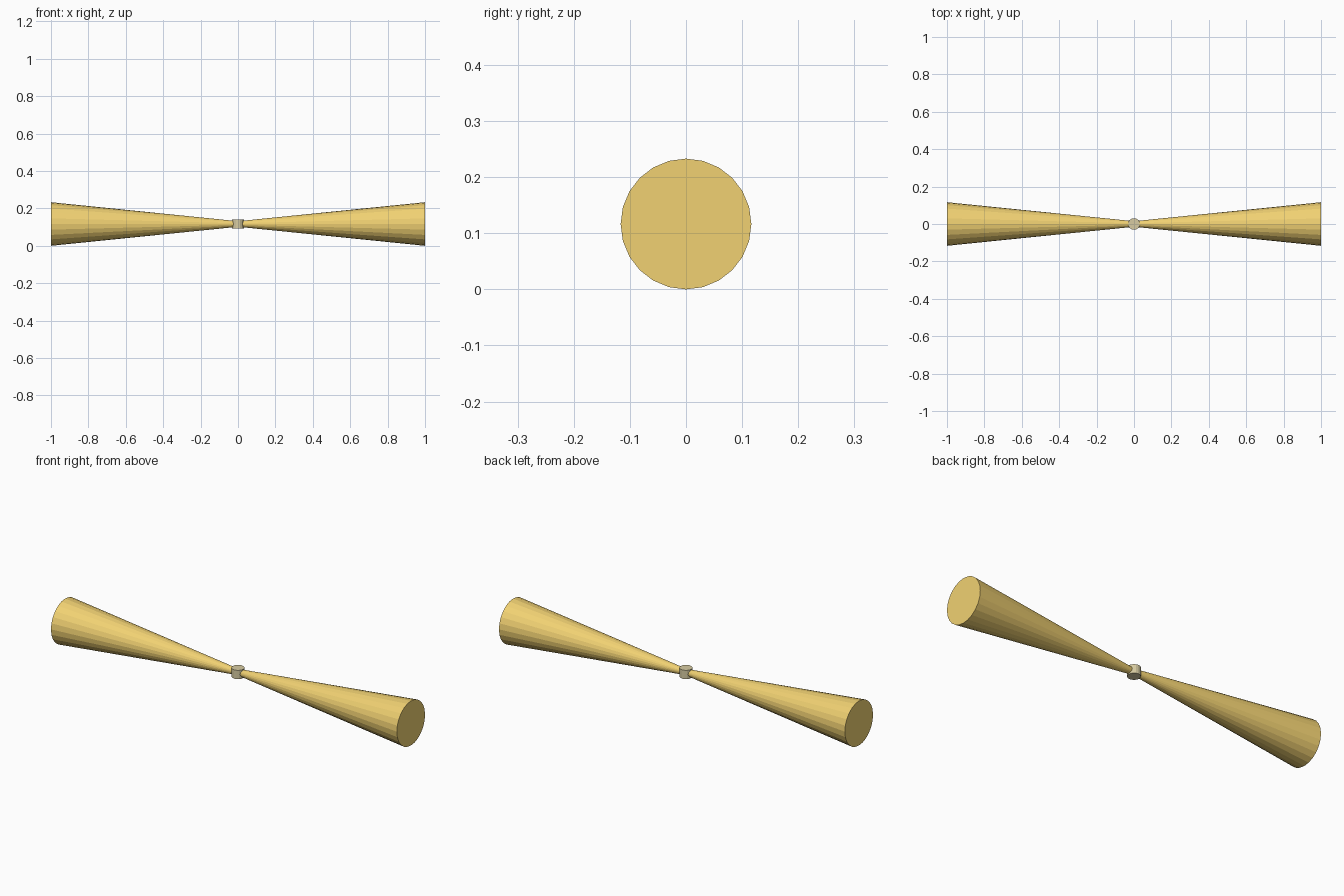
import bpy
from math import pi

if "Cube" in bpy.data.objects:
    bpy.data.objects.remove(bpy.data.objects["Cube"])

R_END, R_TIP, X_TIP = 0.1165, 0.017, 0.02
MID_Z = R_END


def material(name, color):
    m = bpy.data.materials.new(name)
    m.diffuse_color = (*color, 1)
    m.use_nodes = True
    m.node_tree.nodes["Principled BSDF"].inputs["Base Color"].default_value = m.diffuse_color
    return m


gold = material("gold", (0.88, 0.64, 0.17))
pale = material("pale_brass", (0.68, 0.60, 0.36))

# Two flared arms, narrow at the hub and wide at the outer ends
for name, side in (("left_arm", -1), ("right_arm", 1)):
    bpy.ops.mesh.primitive_cone_add(
        vertices=24, radius1=R_TIP, radius2=R_END, depth=1 - X_TIP,
        location=(side * (1 + X_TIP) / 2, 0, MID_Z),
        rotation=(0, side * pi / 2, 0))
    arm = bpy.context.object
    arm.name = name
    arm.data.materials.append(gold)

# Small upright hub joining the arms
bpy.ops.mesh.primitive_cylinder_add(
    vertices=16, radius=0.031, depth=0.046, location=(0, 0, MID_Z))
hub = bpy.context.object
hub.name = "hub"
hub.data.materials.append(pale)
